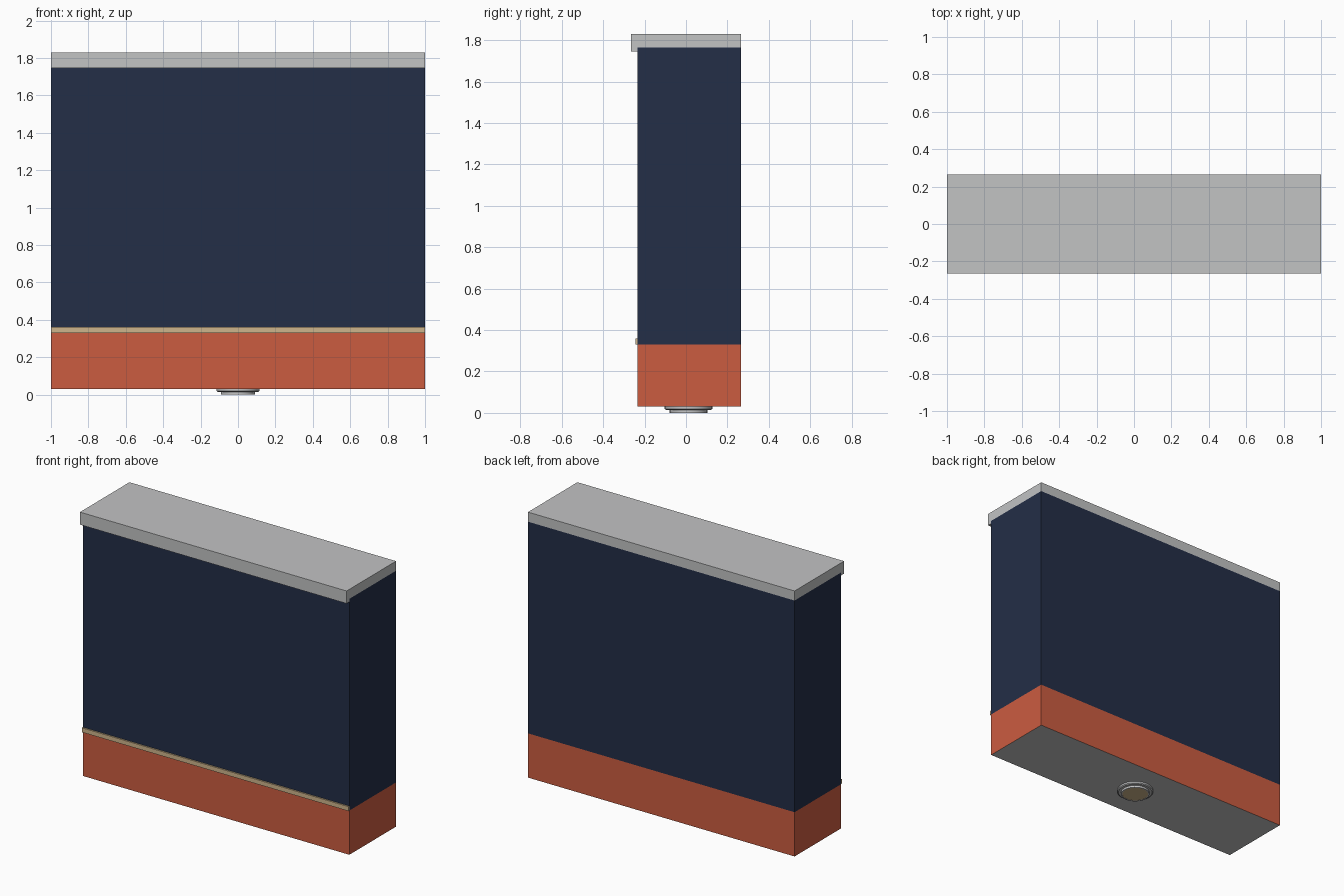
import bpy, bmesh, math

if "Cube" in bpy.data.objects:
    bpy.data.objects.remove(bpy.data.objects["Cube"])


def material(name, rgb):
    # sRGB 0-255 to linear
    lin = [(c / 255 / 12.92) if c / 255 <= 0.04045 else ((c / 255 + 0.055) / 1.055) ** 2.4 for c in rgb]
    m = bpy.data.materials.new(name)
    m.diffuse_color = (*lin, 1)
    m.use_nodes = True
    m.node_tree.nodes["Principled BSDF"].inputs["Base Color"].default_value = m.diffuse_color
    return m


GREY = material("light_grey", (194, 195, 196))
NAVY = material("navy", (35, 46, 71))
BRICK = material("brick_orange", (203, 92, 64))
TAN = material("tan", (206, 181, 140))


def finish(name, bm, *mats):
    bmesh.ops.recalc_face_normals(bm, faces=bm.faces)
    me = bpy.data.meshes.new(name)
    bm.to_mesh(me)
    bm.free()
    ob = bpy.data.objects.new(name, me)
    bpy.context.collection.objects.link(ob)
    for m in mats:
        me.materials.append(m)
    return ob


def extrude_x(name, profile, *mats):
    """Extrude a (y, z) profile across the full width."""
    bm = bmesh.new()
    face = bm.faces.new([bm.verts.new((-1, y, z)) for y, z in profile])
    out = bmesh.ops.extrude_face_region(bm, geom=[face])
    for v in out["geom"]:
        if isinstance(v, bmesh.types.BMVert):
            v.co.x = 1
    return finish(name, bm, *mats)


def rect(y0, y1, z0, z1):
    return [(y0, z0), (y1, z0), (y1, z1), (y0, z1)]


def lathe(name, profile, mat, center=(0, 0.012), sides=32):
    """Spin an (r, z) profile around a vertical axis."""
    bm = bmesh.new()
    rings = []
    for r, z in profile:
        rings.append([bm.verts.new((center[0] + r * math.cos(2 * math.pi * i / sides),
                                    center[1] + r * math.sin(2 * math.pi * i / sides), z))
                      for i in range(sides)])
    for a, b in zip(rings, rings[1:]):
        for i in range(sides):
            j = (i + 1) % sides
            bm.faces.new((a[i], a[j], b[j], b[i]))
    bm.faces.new(rings[0])
    bm.faces.new(rings[-1])
    ob = finish(name, bm, mat)
    bpy.ops.object.select_all(action='DESELECT')
    ob.select_set(True)
    bpy.context.view_layer.objects.active = ob
    bpy.ops.object.shade_smooth_by_angle(angle=math.radians(30))
    return ob


F, B = -0.235, 0.265  # wall front and back

# lower wall band, with a grey soffit underneath
base = extrude_x("lower_wall", rect(F, B, 0.03, 0.33), BRICK, GREY)
for p in base.data.polygons:
    if p.normal.z < -0.5:
        p.material_index = 1

# upper wall
extrude_x("upper_wall", rect(F, B, 0.33, 1.765), NAVY)

# trim strip on the front
extrude_x("trim_strip", rect(-0.245, F, 0.33, 0.36), TAN)

# coping with a front drip lip
extrude_x("coping", [(-0.265, 1.745), (F, 1.745), (F, 1.765), (B, 1.765), (B, 1.83), (-0.265, 1.83)], GREY)

# round light under the soffit
lathe("light_housing", [(0.115, 0.03), (0.115, 0.019), (0.108, 0.014), (0.091, 0.014),
                        (0.091, 0.0), (0.083, 0.0), (0.083, 0.004)], GREY)
lathe("light_lens", [(0.083, 0.006), (0.083, 0.002)], TAN)
